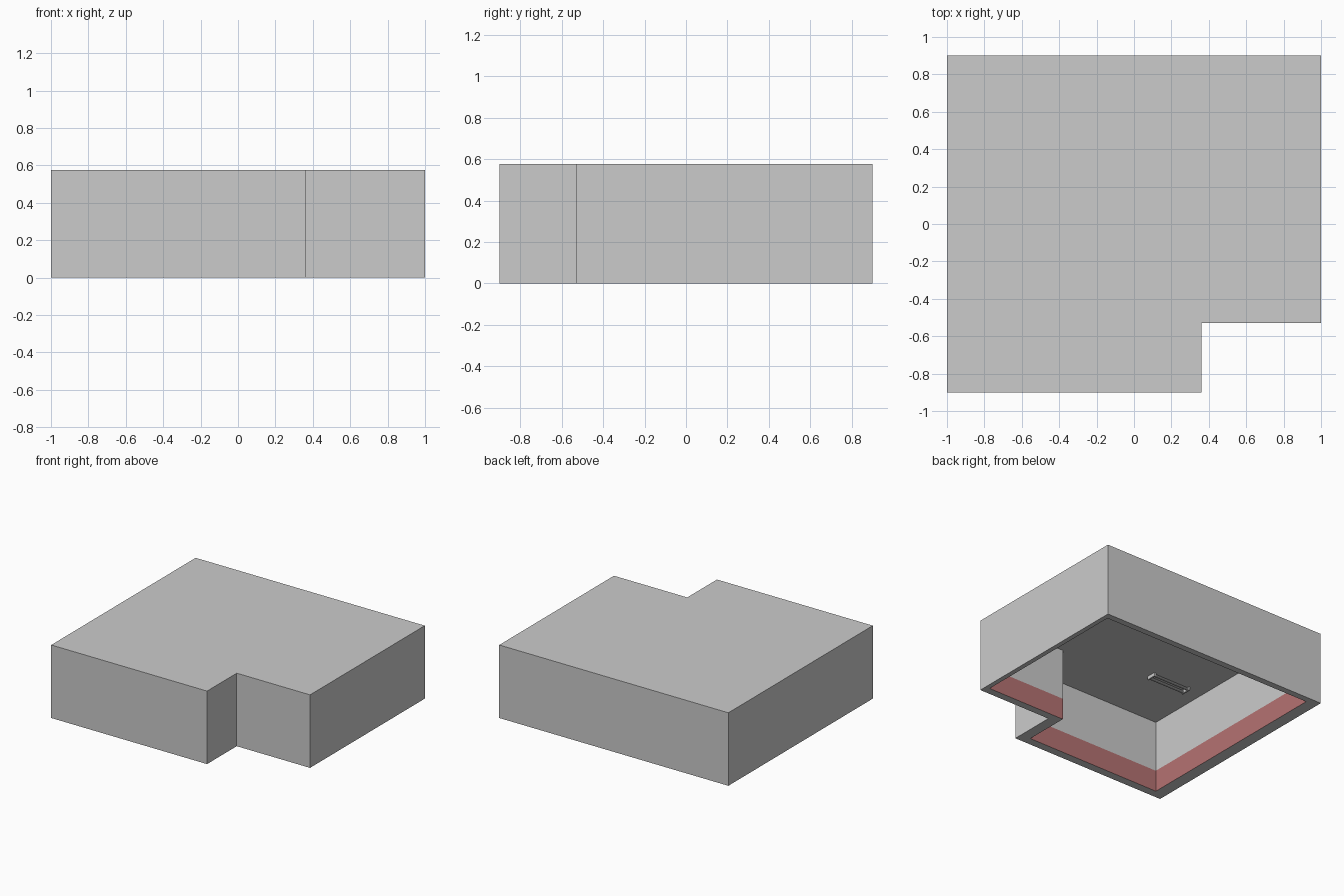
import bpy, bmesh
from math import pi
from mathutils import Matrix

if "Cube" in bpy.data.objects:
    bpy.data.objects.remove(bpy.data.objects["Cube"])

HEIGHT, CEILING, BAND = 0.576, 0.572, 0.17

# Plan outlines, counter-clockwise from above
OUTER = [(-1, -0.9), (0.36, -0.9), (0.36, -0.53), (1, -0.53), (1, 0.9), (-1, 0.9)]
INNER = [(-0.905, -0.834), (0.275, -0.834), (0.275, -0.47),
         (0.963, -0.47), (0.963, 0.85), (-0.905, 0.85)]


def loop(bm, outline, z):
    return [bm.verts.new((x, y, z)) for x, y in outline]


def strip(bm, a, b):
    n = len(a)
    for i in range(n):
        j = (i + 1) % n
        bm.faces.new((a[i], a[j], b[j], b[i]))


def finish(bm, name):
    mesh = bpy.data.meshes.new(name)
    bm.to_mesh(mesh)
    bm.free()
    obj = bpy.data.objects.new(name, mesh)
    bpy.context.collection.objects.link(obj)
    return obj


# Room shell: outer walls, roof, wall undersides, upper inner walls, ceiling
bm = bmesh.new()
out_low, out_top = loop(bm, OUTER, 0), loop(bm, OUTER, HEIGHT)
in_low = loop(bm, INNER, 0)
in_mid, in_top = loop(bm, INNER, BAND), loop(bm, INNER, CEILING)
strip(bm, out_low, out_top)
bm.faces.new(out_top)
strip(bm, in_low, out_low)
strip(bm, in_top, in_mid)
bm.faces.new(in_top[::-1])
finish(bm, "room_shell")

# Red band around the foot of the inner walls
bm = bmesh.new()
strip(bm, loop(bm, INNER, BAND), loop(bm, INNER, 0))
band = finish(bm, "wall_band")
red = bpy.data.materials.new("dark_red")
red.diffuse_color = (0.46, 0.17, 0.17, 1)
red.use_nodes = True
red.node_tree.nodes["Principled BSDF"].inputs["Base Color"].default_value = red.diffuse_color
band.data.materials.append(red)

# Ceiling light: two tubes held by a pair of end plates
bm = bmesh.new()
for y in (-0.352, -0.300):
    bmesh.ops.create_cone(bm, cap_ends=True, segments=10, radius1=0.011, radius2=0.011,
                          depth=0.31, matrix=Matrix.Translation((-0.6, y, 0.556))
                          @ Matrix.Rotation(pi / 2, 4, 'Y'))
for x in (-0.76, -0.44):
    bmesh.ops.create_cube(bm, size=1, matrix=Matrix.Translation((x, -0.326, 0.558))
                          @ Matrix.Diagonal((0.012, 0.078, 0.028, 1)))
finish(bm, "ceiling_light")
